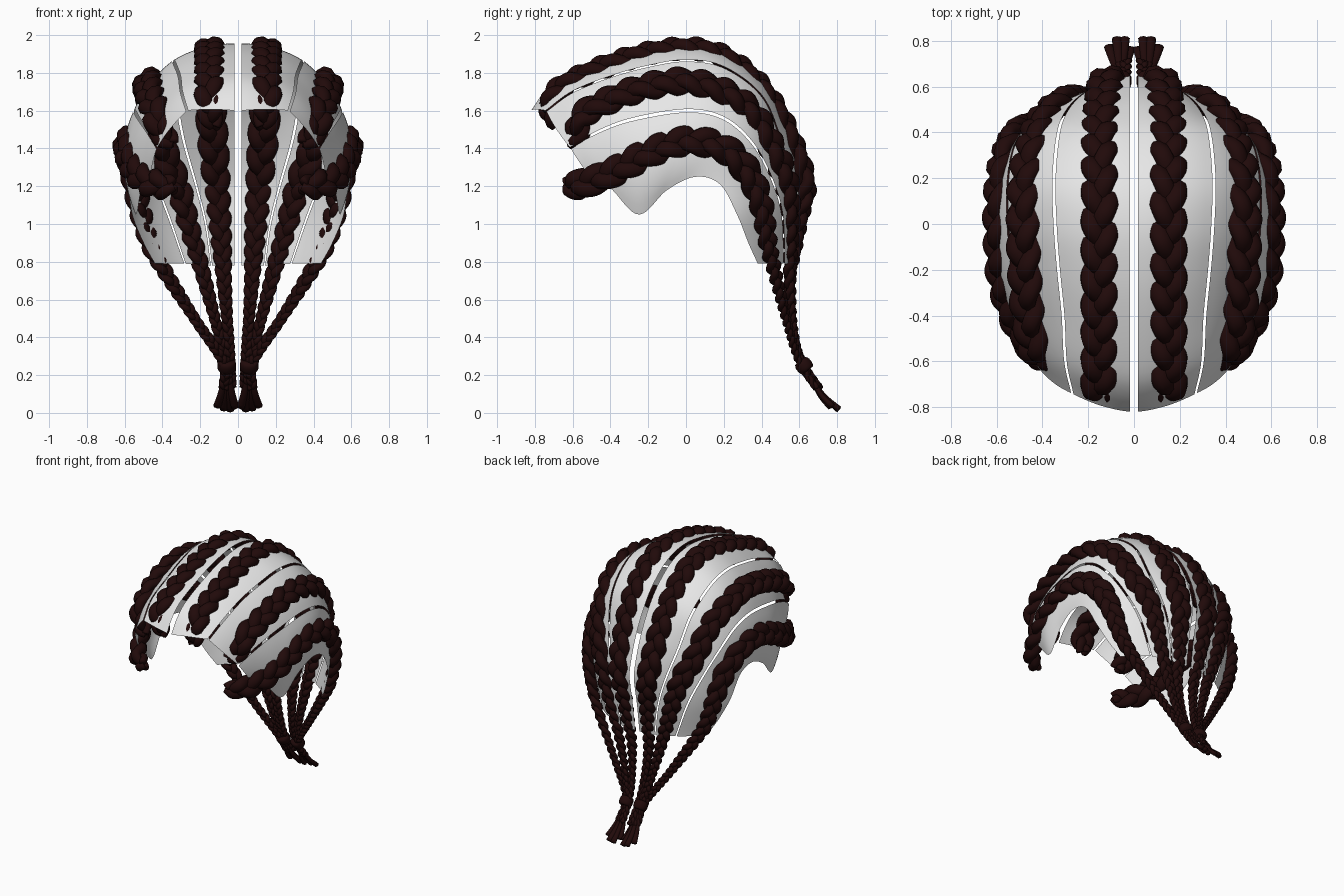
import bpy, bmesh, math
from mathutils import Vector as V

if "Cube" in bpy.data.objects:
    bpy.data.objects.remove(bpy.data.objects["Cube"])


def material(name, rgb):
    m = bpy.data.materials.new(name)
    m.diffuse_color = (*rgb, 1)
    m.use_nodes = True
    m.node_tree.nodes["Principled BSDF"].inputs["Base Color"].default_value = m.diffuse_color
    return m


HAIR = material("dark brown hair", (0.015, 0.003, 0.003))
CAP = material("pale grey cap", (0.8, 0.8, 0.8))


def spline(points, n):
    """Catmull-Rom through the points, resampled to n even steps."""
    p = [V(q) for q in points]
    p = [2 * p[0] - p[1]] + p + [2 * p[-1] - p[-2]]
    fine = []
    for i in range(1, len(p) - 2):
        a, b, c, d = p[i - 1:i + 3]
        for k in range(40):
            t = k / 40
            fine.append(0.5 * (2 * b + (c - a) * t + (2 * a - 5 * b + 4 * c - d) * t * t
                               + (3 * b - a - 3 * c + d) * t ** 3))
    fine.append(p[-2])
    dist = [0]
    for a, b in zip(fine, fine[1:]):
        dist.append(dist[-1] + (b - a).length)
    out, j = [], 0
    for i in range(n):
        s = dist[-1] * i / (n - 1)
        while j < len(fine) - 2 and dist[j + 1] < s:
            j += 1
        out.append(fine[j].lerp(fine[j + 1], (s - dist[j]) / (dist[j + 1] - dist[j])))
    return out


def outward(p):
    return V((p.x, p.y, max(p.z - 1.2, 0))).normalized()


def tangents(pts):
    n = len(pts)
    return [(pts[min(i + 1, n - 1)] - pts[max(i - 1, 0)]).normalized() for i in range(n)]


def finish(name, bm, mat):
    bmesh.ops.recalc_face_normals(bm, faces=bm.faces)
    me = bpy.data.meshes.new(name)
    bm.to_mesh(me)
    bm.free()
    me.materials.append(mat)
    for f in me.polygons:
        f.use_smooth = True
    ob = bpy.data.objects.new(name, me)
    bpy.context.collection.objects.link(ob)
    ob.modifiers.new("mirror", 'MIRROR').use_mirror_merge = False
    return ob


def tube(bm, pts, wide, thick, sides=8):
    """Closed elliptical tube along pts, thin in the outward direction."""
    rings = []
    for p, t, w, h in zip(pts, tangents(pts), wide, thick):
        side = t.cross(outward(p)).normalized()
        up = side.cross(t)
        rings.append([bm.verts.new(p + side * w * math.cos(a) + up * h * math.sin(a))
                      for a in (2 * math.pi * k / sides for k in range(sides))])
    for a, b in zip(rings, rings[1:]):
        for k in range(sides):
            m = (k + 1) % sides
            bm.faces.new((a[k], a[m], b[m], b[k]))
    bm.faces.new(rings[0])
    bm.faces.new(rings[-1])


def braid_radius(p):
    if p.y < 0.2 or p.z > 1.3:
        return 0.08
    keys = [(0.0, 0.026), (0.25, 0.027), (0.5, 0.03), (0.8, 0.046), (1.0, 0.06), (1.3, 0.08)]
    for (z0, r0), (z1, r1) in zip(keys, keys[1:]):
        if p.z <= z1:
            return r0 + (r1 - r0) * max(0, p.z - z0) / (z1 - z0)


def braid(name, points, n=420):
    path = spline(points, n)
    tan = tangents(path)
    length = sum((b - a).length for a, b in zip(path, path[1:]))
    ds = length / (n - 1)
    rad = [braid_radius(p) * min(1, 0.6 + 0.4 * i * ds / 0.1) for i, p in enumerate(path)]
    bm = bmesh.new()
    for s in range(3):
        phase, pts = s * 2 * math.pi / 3, []
        for p, t, r in zip(path, tan, rad):
            side = t.cross(outward(p)).normalized()
            up = side.cross(t)
            pts.append(p + side * 0.52 * r * math.sin(phase) + up * 0.3 * r * math.sin(2 * phase))
            phase += 2 * math.pi * ds / (4.8 * r)
        tube(bm, pts, [0.55 * r for r in rad], [0.46 * r for r in rad])
    finish(name, bm, HAIR)


# Braids, from the front hairline over the head to the tail
braid("top_braid", [
    (.14, -.7, 1.52), (.145, -.72, 1.6), (.15, -.71, 1.675), (.15, -.63, 1.745), (.15, -.43, 1.835),
    (.15, -.22, 1.9), (.15, 0, 1.93), (.15, .18, 1.895), (.15, .35, 1.775), (.145, .47, 1.62),
    (.135, .55, 1.46), (.125, .615, 1.29), (.115, .635, 1.18), (.1, .605, 1.04), (.085, .575, .86),
    (.07, .545, .65), (.05, .575, .4), (.04, .63, .25), (.035, .71, .13)])
braid("upper_side_braid", [
    (.35, -.6, 1.42), (.41, -.575, 1.5), (.43, -.545, 1.58), (.46, -.4, 1.66), (.475, -.2, 1.73),
    (.48, 0, 1.755), (.475, .2, 1.7), (.44, .35, 1.59), (.4, .46, 1.4), (.32, .54, 1.2),
    (.25, .555, .95), (.19, .55, .75), (.11, .57, .45), (.06, .62, .25), (.055, .7, .13)])
braid("lower_side_braid", [
    (.34, -.63, 1.2), (.44, -.56, 1.21), (.52, -.43, 1.255), (.565, -.3, 1.32), (.585, -.2, 1.375),
    (.595, 0, 1.44), (.585, .2, 1.4), (.555, .33, 1.27), (.525, .4, 1.1), (.47, .435, .9),
    (.4, .465, .77), (.23, .53, .5), (.08, .6, .27), (.075, .69, .13)])

# Cap strips between rails that follow the partings
RAILS = [
    [(.018, -.82, 1.6), (.018, -.75, 1.7), (.018, -.65, 1.78), (.018, -.43, 1.87), (.018, -.22, 1.93),
     (.018, 0, 1.955), (.018, .2, 1.91), (.018, .38, 1.78), (.018, .5, 1.62), (.018, .58, 1.46),
     (.018, .635, 1.29), (.018, .645, 1.19), (.018, .61, 1.0), (.018, .58, .78)],
    [(.27, -.74, 1.6), (.3, -.6, 1.7), (.31, -.4, 1.78), (.33, -.2, 1.835), (.345, 0, 1.865),
     (.35, .2, 1.83), (.33, .4, 1.68), (.29, .5, 1.45), (.22, .57, 1.2), (.17, .58, 1.0), (.14, .57, .78)],
    [(.43, -.61, 1.4), (.47, -.5, 1.47), (.52, -.3, 1.55), (.55, 0, 1.6), (.55, .2, 1.56),
     (.52, .35, 1.43), (.45, .45, 1.25), (.37, .51, 1.05), (.28, .52, .79)],
    [(.46, -.53, 1.28), (.51, -.4, 1.19), (.54, -.25, 1.05), (.57, -.1, 1.18), (.585, .05, 1.25),
     (.58, .18, 1.21), (.56, .27, 1.05), (.5, .33, .9), (.44, .38, .79)],
]
N, M = 70, 10
rails = [spline(r, N) for r in RAILS]
for k, name in enumerate(["top_cap_strip", "upper_side_cap_strip", "lower_side_cap_strip"]):
    bm = bmesh.new()
    grid = []
    u0, u1 = (0 if k == 0 else .025), (1 if k == 2 else .975)
    for a, b in zip(rails[k], rails[k + 1]):
        bulge = (b - a).length_squared / (8 * 0.6)
        row = []
        for j in range(M + 1):
            u = u0 + (u1 - u0) * j / M
            p = a.lerp(b, u)
            row.append(bm.verts.new(p + outward(p) * bulge * 4 * u * (1 - u)))
        grid.append(row)
    for r, q in zip(grid, grid[1:]):
        for j in range(M):
            bm.faces.new((r[j], r[j + 1], q[j + 1], q[j]))
    finish(name, bm, CAP)

# Band tying the three braids of each side
bm = bmesh.new()
band = spline([(.06, .605, .275), (.06, .625, .25), (.06, .645, .225)], 7)
tube(bm, band, [.04, .047, .05, .05, .05, .047, .04], [.035, .042, .045, .045, .045, .042, .035], 16)
finish("tail_band", bm, HAIR)

# Flared loose ends below the braids
bm = bmesh.new()
for tip in [(.015, .765, .03), (.04, .81, .015), (.075, .81, .02), (.11, .775, .035)]:
    start = V((.04 + tip[0] * .3, .67, .17))
    pts = spline([start, start.lerp(V(tip), .5) + V((.0, -.005, -.01)), tip], 8)
    w = [.015 + .007 * i / 7 for i in range(8)]
    tube(bm, pts, w, [x * .75 for x in w])
finish("tail_tufts", bm, HAIR)
